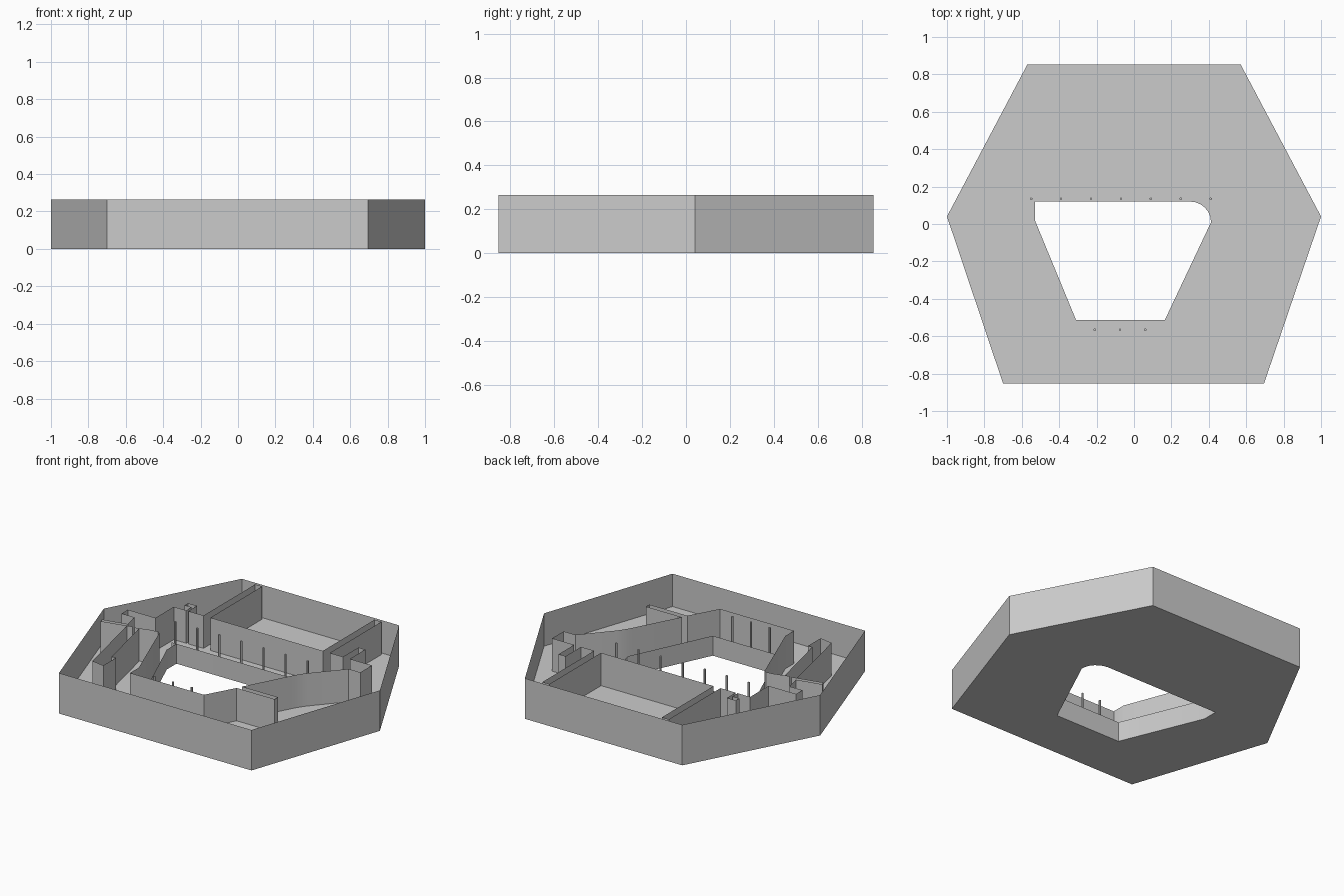
import bpy
import bmesh
import math

cube = bpy.data.objects.get("Cube")
if cube:
    bpy.data.objects.remove(cube, do_unlink=True)

FLOOR, PARAPET, TOP = 0.05, 0.13, 0.265

grey = bpy.data.materials.new("plain grey")
grey.use_nodes = True
grey.diffuse_color = (0.6, 0.6, 0.6, 1)
grey.node_tree.nodes["Principled BSDF"].inputs["Base Color"].default_value = (0.6, 0.6, 0.6, 1)


def finish(name, bm):
    mesh = bpy.data.meshes.new(name)
    bm.to_mesh(mesh)
    bm.free()
    mesh.materials.append(grey)
    obj = bpy.data.objects.new(name, mesh)
    bpy.context.collection.objects.link(obj)
    return obj


def plate(name, loops, z, up=True):
    """Flat sheet bounded by an outer loop and a hole loop."""
    bm = bmesh.new()
    for loop in loops:
        vs = [bm.verts.new((x, y, z)) for x, y in loop]
        for a, b in zip(vs, vs[1:] + vs[:1]):
            bm.edges.new((a, b))
    bmesh.ops.triangle_fill(bm, use_beauty=True, edges=bm.edges[:])
    bm.normal_update()
    for f in bm.faces:
        if (f.normal.z > 0) != up:
            f.normal_flip()
    bmesh.ops.dissolve_limit(bm, angle_limit=0.01, verts=bm.verts[:], edges=bm.edges[:])
    return finish(name, bm)


def fence(name, path, z0, z1, closed=True):
    """Thin upright wall following a path, smooth round gentle bends."""
    bm = bmesh.new()
    low = [bm.verts.new((x, y, z0)) for x, y in path]
    high = [bm.verts.new((x, y, z1)) for x, y in path]
    for i in range(len(path) if closed else len(path) - 1):
        j = (i + 1) % len(path)
        bm.faces.new((low[i], low[j], high[j], high[i]))
    obj = finish(name, bm)
    bpy.ops.object.select_all(action="DESELECT")
    obj.select_set(True)
    bpy.context.view_layer.objects.active = obj
    bpy.ops.object.shade_smooth_by_angle(angle=math.radians(25))


# Outer rim, counter-clockwise
rim = [(0.57, 0.853), (-0.57, 0.853), (-1, 0.04), (-0.7, -0.853), (0.695, -0.853), (1, 0.04)]

# Central opening with one rounded corner, clockwise
hole = [(-0.53, 0.12), (0.3, 0.12)]
hole += [(0.3 + 0.112 * math.sin(a), 0.01 + 0.11 * math.cos(a))
         for a in (math.radians(15 * k) for k in range(1, 7))]
hole += [(0.165, -0.513), (-0.31, -0.513), (-0.53, 0.02)]

# Inner wall outline with its narrow side alleys
back_right = [(-0.41, 0.3), (-0.41, 0.835), (-0.46, 0.835), (-0.46, 0.3), (-0.57, 0.3),
              (-0.57, 0.39), (-0.635, 0.39), (-0.635, 0.355), (-0.585, 0.355),
              (-0.585, 0.3), (-0.675, 0.3), (-0.675, 0.11), (-0.875, 0.11), (-0.875, 0.045)]
front_right = [(-0.78, 0.045), (-0.76, -0.055), (-0.925, -0.09), (-0.915, -0.115),
               (-0.75, -0.077), (-0.635, -0.6), (-0.545, -0.615), (-0.545, -0.483),
               (-0.575, -0.487), (-0.67, -0.065), (-0.6, -0.045), (-0.55, -0.04),
               (-0.535, -0.05), (-0.355, -0.52), (-0.355, -0.61)]
left_side = [(0.18, -0.61), (0.285, -0.42), (0.56, -0.42), (0.56, -0.385), (0.3, -0.385),
             (0.45, -0.1), (0.467, -0.07), (0.485, -0.041), (0.51, -0.008), (0.675, 0.18),
             (0.76, 0.18), (0.76, 0.3), (0.6, 0.3), (0.6, 0.46), (0.55, 0.46), (0.55, 0.3),
             (0.455, 0.3), (0.455, 0.835), (0.405, 0.835), (0.405, 0.3)]

# Base slab
plate("underside", [rim, hole], 0, up=False)
plate("floor", [rim, hole], FLOOR)

# Walls
fence("outer_wall", rim, 0, TOP)
fence("inner_wall", back_right + front_right + left_side, FLOOR, TOP)
fence("opening_parapet", hole, 0, PARAPET)
fence("parapet_end", [(-0.565, 0.12), (-0.53, 0.12)], FLOOR, PARAPET, closed=False)

# Short stubs either side of the gap into the right-hand alley
fence("gap_stub_outer", [(-0.75, -0.077), (-0.715, -0.068)], FLOOR, TOP, closed=False)
fence("gap_stub_inner", [(-0.7, -0.073), (-0.67, -0.065)], FLOOR, TOP, closed=False)


# Slim posts along the back and front of the opening
def post(name, x, y):
    bm = bmesh.new()
    bmesh.ops.create_cone(bm, cap_ends=True, segments=6, radius1=0.007, radius2=0.007,
                          depth=TOP - FLOOR)
    bmesh.ops.translate(bm, verts=bm.verts[:], vec=(x, y, (TOP + FLOOR) / 2))
    finish(name, bm)


for i in range(7):
    post(f"back_post_{i + 1}", -0.55 + 0.16 * i, 0.135)
for i in range(3):
    post(f"front_post_{i + 1}", -0.21 + 0.135 * i, -0.565)
